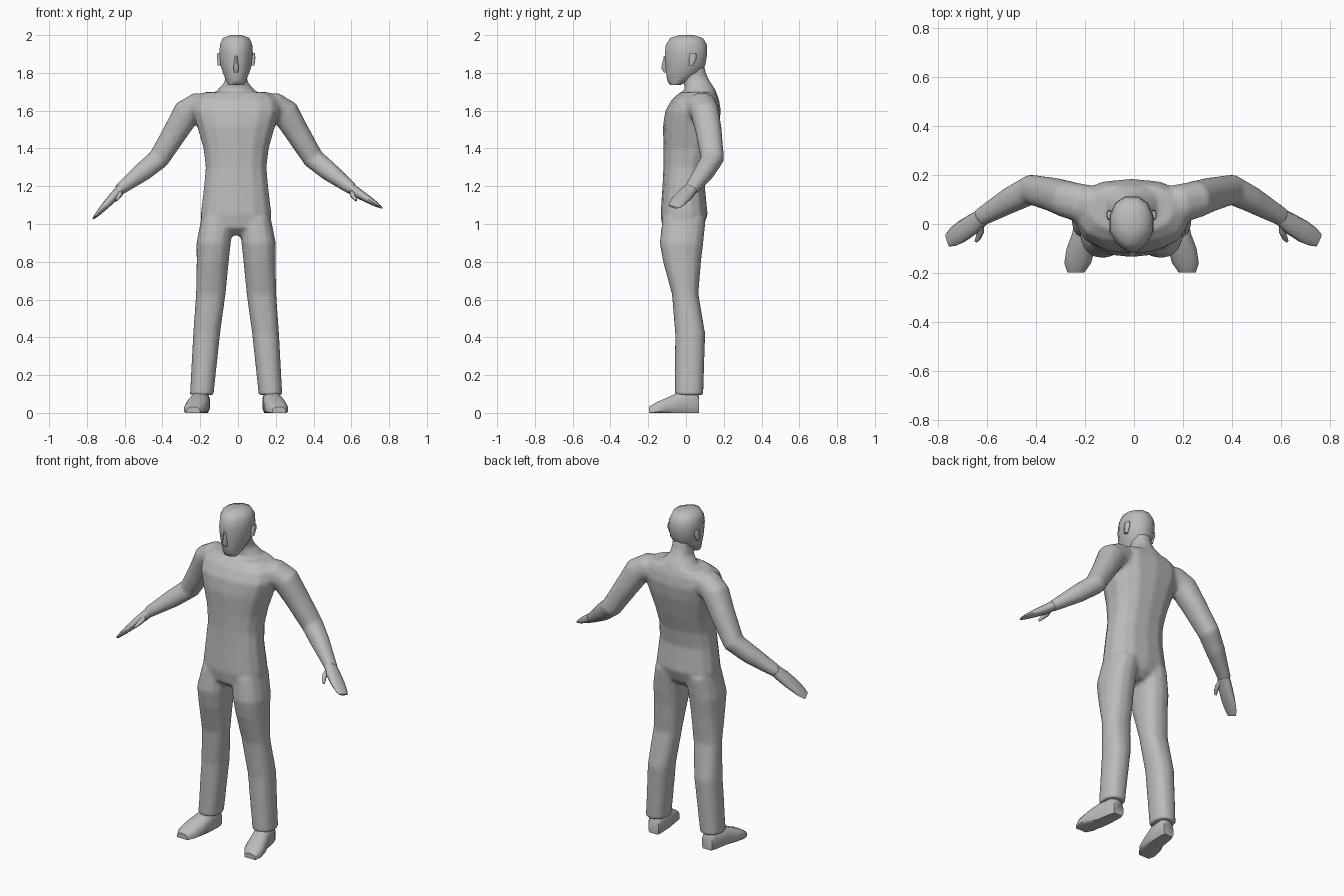
import bpy, bmesh, math
from mathutils import Vector

cube = bpy.data.objects.get("Cube")
if cube:
    bpy.data.objects.remove(cube, do_unlink=True)

MID = -0.01  # centre line of the body

grey = bpy.data.materials.new("plain grey")
grey.use_nodes = True
COLOUR = (0.5, 0.5, 0.5, 1)
grey.diffuse_color = COLOUR
grey.node_tree.nodes["Principled BSDF"].inputs["Base Color"].default_value = COLOUR


def loft(bm, rings, sides=14, power=0.9, front=1.0):
    """Skin a closed tube through (centre, half axis u, half axis v) rings."""
    loops = []
    for c, u, v in rings:
        loop = []
        for i in range(sides):
            a = 2 * math.pi * (i + 0.5) / sides
            ca, sa = math.cos(a), math.sin(a)
            ca = math.copysign(abs(ca) ** power, ca)
            sa = math.copysign(abs(sa) ** power, sa)
            ca *= front if sa < -0.5 else 1
            loop.append(bm.verts.new(c + u * ca + v * sa))
        loops.append(loop)
    faces = [bm.faces.new(loops[0]), bm.faces.new(loops[-1])]
    for a, b in zip(loops, loops[1:]):
        for i in range(sides):
            j = (i + 1) % sides
            faces.append(bm.faces.new((a[i], a[j], b[j], b[i])))
    bmesh.ops.recalc_face_normals(bm, faces=faces)


def upright(rows, cx=MID):
    """Level rings from rows of height, half width, front y, back y."""
    return [(Vector((cx, (f + b) / 2, z)), Vector((w, 0, 0)),
             Vector((0, (b - f) / 2, 0))) for z, w, f, b in rows]


def along(rows):
    """Rings square to a path of x, y, z, thickness, breadth."""
    pts = [Vector(r[:3]) for r in rows]
    rings = []
    for i, r in enumerate(rows):
        t = (pts[min(i + 1, len(pts) - 1)] - pts[max(i - 1, 0)]).normalized()
        v = Vector((0, 1, 0))
        v = (v - t * v.dot(t)).normalized()
        rings.append((pts[i], v.cross(t) * r[3], v * r[4]))
    return rings


def flip(rings, side):
    """Mirror rings across the centre line for the right side."""
    if side > 0:
        return rings
    m = lambda p: Vector((-p.x, p.y, p.z))
    return [(m(c) + Vector((2 * MID, 0, 0)), m(u), m(v)) for c, u, v in rings]


def finish(name, bm, angle=60):
    mesh = bpy.data.meshes.new(name)
    bm.to_mesh(mesh)
    bm.free()
    mesh.materials.append(grey)
    mesh.shade_smooth()
    mesh.set_sharp_from_angle(angle=math.radians(angle))
    ob = bpy.data.objects.new(name, mesh)
    bpy.context.scene.collection.objects.link(ob)
    return ob


# Torso, neck, arms and legs, fused into one skin
body = bmesh.new()
loft(body, upright([
    (0.94, 0.10, -0.08, 0.05), (0.98, 0.18, -0.125, 0.09),
    (1.05, 0.19, -0.135, 0.115), (1.2, 0.172, -0.125, 0.10),
    (1.3, 0.163, -0.12, 0.115), (1.4, 0.175, -0.12, 0.145),
    (1.52, 0.21, -0.122, 0.175), (1.6, 0.235, -0.11, 0.185),
    (1.66, 0.225, -0.075, 0.175), (1.698, 0.17, -0.03, 0.16)]), power=0.8)
loft(body, upright([
    (1.66, 0.14, -0.02, 0.17), (1.71, 0.10, -0.005, 0.157),
    (1.75, 0.062, -0.015, 0.13), (1.79, 0.056, -0.02, 0.11),
    (1.86, 0.055, -0.02, 0.09)]))

ARM = [(0.10, 0.07, 1.62, 0.07, 0.08), (0.20, 0.085, 1.62, 0.076, 0.08),
       (0.25, 0.10, 1.59, 0.076, 0.076), (0.31, 0.12, 1.49, 0.066, 0.07),
       (0.40, 0.14, 1.345, 0.057, 0.062), (0.48, 0.10, 1.28, 0.052, 0.054),
       (0.61, 0.025, 1.18, 0.031, 0.038)]
LEG = [(1.03, 0.09, 0.085, -0.125, 0.105), (0.9, 0.109, 0.092, -0.14, 0.092),
       (0.8, 0.114, 0.086, -0.122, 0.08), (0.63, 0.124, 0.079, -0.075, 0.066),
       (0.42, 0.146, 0.072, -0.058, 0.102), (0.095, 0.172, 0.063, -0.06, 0.092)]
for side in (1, -1):
    loft(body, flip(along(ARM), side))
    leg = [upright([(z, w, f, b)], x)[0] for z, x, w, f, b in LEG]
    loft(body, flip(leg, side), power=0.85)
skin = finish("body", body)
remesh = skin.modifiers.new("fuse", 'REMESH')
remesh.mode = 'VOXEL'
remesh.voxel_size = 0.011
remesh.use_smooth_shade = True
smooth = skin.modifiers.new("soften", 'SMOOTH')
smooth.factor = 0.5
smooth.iterations = 4

# Head with nose and ears
head = bmesh.new()
loft(head, upright([
    (1.735, 0.042, -0.085, -0.03), (1.76, 0.055, -0.102, 0.02),
    (1.80, 0.072, -0.108, 0.08), (1.84, 0.085, -0.112, 0.105),
    (1.90, 0.092, -0.116, 0.116), (1.95, 0.088, -0.11, 0.114),
    (1.985, 0.073, -0.085, 0.092), (2.0, 0.03, -0.035, 0.04)]),
    sides=12, front=0.85)
loft(head, upright([
    (1.89, 0.008, -0.117, -0.09), (1.825, 0.016, -0.131, -0.09),
    (1.802, 0.013, -0.115, -0.09)]), sides=6)
for side in (1, -1):
    ear = upright([(1.84, 0.008, 0.015, 0.04), (1.88, 0.013, 0.015, 0.058),
                   (1.905, 0.010, 0.02, 0.055)], MID + 0.09)
    loft(head, flip(ear, side), sides=8)
finish("head", head)

# Hands: flat mitten of fingers and a thumb, the right one hanging lower
HAND = [(0.59, 0.035, 1.195, 0.028, 0.034), (0.64, 0.0, 1.16, 0.026, 0.044),
        (0.69, -0.03, 1.13, 0.02, 0.046), (0.73, -0.052, 1.105, 0.013, 0.04),
        (0.755, -0.067, 1.09, 0.006, 0.028)]
THUMB = [(0.61, 0.01, 1.175, 0.018, 0.018), (0.605, -0.03, 1.155, 0.014, 0.015),
         (0.615, -0.055, 1.14, 0.011, 0.012), (0.625, -0.07, 1.125, 0.006, 0.007)]
for side, name, droop in ((1, "left_hand", 0), (-1, "right_hand", 0.36)):
    hand = bmesh.new()
    rows = [(x - max(0, x - 0.6) * droop * 0.25, y,
             z - max(0, x - 0.6) * droop, a, b) for x, y, z, a, b in HAND]
    loft(hand, flip(along(rows), side), sides=10)
    loft(hand, flip(along(THUMB), side), sides=8)
    finish(name, hand)

# Shoes: lofted heel to toe, flat soled, toes turned out
SHOE = [(0.07, 0.17, 0.035, 0.09), (0.045, 0.173, 0.045, 0.12),
        (-0.04, 0.182, 0.052, 0.11), (-0.1, 0.197, 0.06, 0.082),
        (-0.16, 0.21, 0.056, 0.056), (-0.197, 0.217, 0.036, 0.032)]
for side, name in ((1, "left_shoe"), (-1, "right_shoe")):
    shoe = bmesh.new()
    rings = [(Vector((x, y, h / 2 - 0.01)), Vector((w, 0, 0)),
              Vector((0, 0, h / 2 + 0.01))) for y, x, w, h in SHOE]
    loft(shoe, flip(rings, side), sides=12, power=0.75)
    for v in shoe.verts:
        v.co.z = max(v.co.z, 0)
    finish(name, shoe, 50)
